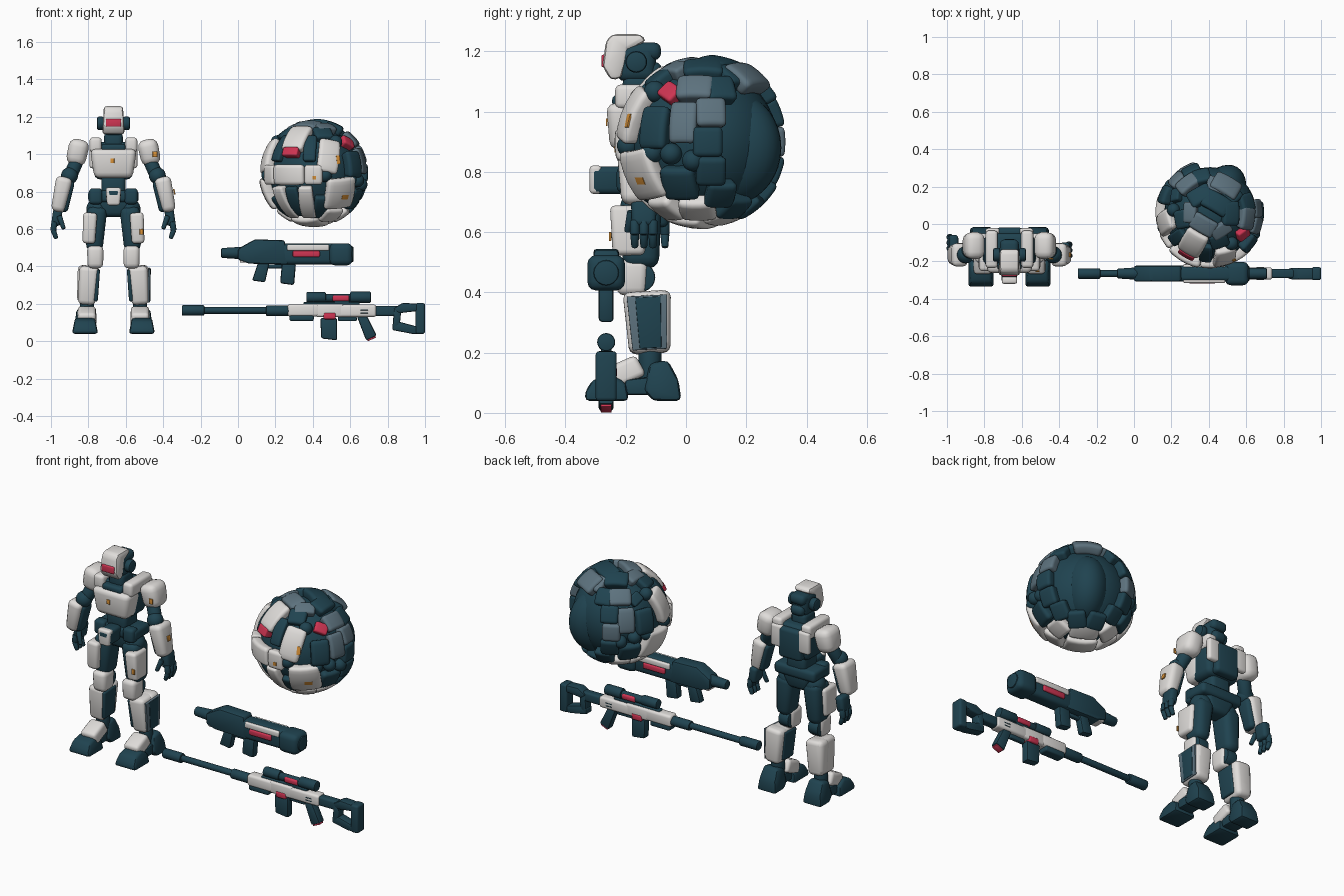
import bpy, bmesh, math
from mathutils import Matrix, Vector, Euler

if "Cube" in bpy.data.objects:
    bpy.data.objects.remove(bpy.data.objects["Cube"])

def mat(name, c):
    m = bpy.data.materials.new(name)
    m.diffuse_color = (*c, 1)
    m.use_nodes = True
    m.node_tree.nodes["Principled BSDF"].inputs["Base Color"].default_value = m.diffuse_color
    return m

W = mat("off_white", (0.74, 0.72, 0.70))
D = mat("dark_teal", (0.014, 0.056, 0.08))
G = mat("blue_grey", (0.11, 0.17, 0.21))
R = mat("signal_red", (0.62, 0.035, 0.085))
O = mat("orange", (0.70, 0.29, 0.04))
CX = -0.666                                # robot centre line

def finish(name, bm, m):
    bmesh.ops.recalc_face_normals(bm, faces=bm.faces[:])
    me = bpy.data.meshes.new(name)
    bm.to_mesh(me)
    bm.free()
    me.materials.append(m)
    ob = bpy.data.objects.new(name, me)
    bpy.context.collection.objects.link(ob)
    return ob

def bevel(bm, off, seg=3, ang=0.3):
    es = [e for e in bm.edges if len(e.link_faces) == 2 and e.calc_face_angle() > ang]
    bmesh.ops.bevel(bm, geom=es, offset=off, segments=seg, profile=0.5, affect='EDGES', clamp_overlap=True)

def box(name, c, s, m, bev=0.015, low=(1, 1), rot=(0, 0, 0), side=1):
    """Rounded box; low scales the bottom face, side mirrors the rotation."""
    bm = bmesh.new()
    bmesh.ops.create_cube(bm, size=1)
    for v in bm.verts:
        k = low if v.co.z < 0 else (1, 1)
        v.co = Vector((v.co.x * s[0] * k[0], v.co.y * s[1] * k[1], v.co.z * s[2]))
    bevel(bm, min(bev, min(s) * 0.45))
    r = [math.radians(a) for a in rot]
    bm.transform(Matrix.Translation(c) @ Euler((r[0], r[1] * side, r[2] * side)).to_matrix().to_4x4())
    return finish(name, bm, m)

def prism(name, pts, plane, mid, width, m, bev=0.008, top=1):
    """Profile in the xz or yz plane, extruded across; top narrows the upper end."""
    bm = bmesh.new()
    put = (lambda a, b, t: (a, mid + t, b)) if plane == 'xz' else (lambda a, b, t: (mid + t, a, b))
    z0, z1 = min(p[1] for p in pts), max(p[1] for p in pts)
    rows = [[bm.verts.new(put(a, b, t * (1 + (top - 1) * (b - z0) / (z1 - z0)))) for a, b in pts] for t in (-width / 2, width / 2)]
    n = len(pts)
    bm.faces.new(rows[0])
    bm.faces.new(rows[1][::-1])
    for i in range(n):
        j = (i + 1) % n
        bm.faces.new((rows[0][i], rows[1][i], rows[1][j], rows[0][j]))
    bmesh.ops.recalc_face_normals(bm, faces=bm.faces[:])
    bevel(bm, bev, 2)
    return finish(name, bm, m)

def tube(name, p, q, r, m, r2=None, bev=0.006):
    p, q = Vector(p), Vector(q)
    bm = bmesh.new()
    bmesh.ops.create_cone(bm, cap_ends=True, segments=20, radius1=r, radius2=r if r2 is None else r2, depth=(q - p).length)
    bevel(bm, bev, 2, 0.8)
    bm.transform(Matrix.Translation((p + q) / 2) @ Vector((0, 0, 1)).rotation_difference(q - p).to_matrix().to_4x4())
    return finish(name, bm, m)

def ball(name, c, r, m, yaw=0):
    bm = bmesh.new()
    bmesh.ops.create_uvsphere(bm, u_segments=32, v_segments=18, radius=1)
    r = (r, r, r) if isinstance(r, float) else r
    bm.transform(Matrix.Translation(c) @ Matrix.Rotation(yaw, 4, 'Z') @ Matrix.Diagonal((*r, 1)))
    return finish(name, bm, m)

# ---------- robot: head ----------
prism("helmet", [(-.277, 1.15), (-.266, 1.235), (-.245, 1.257), (-.15, 1.257), (-.13, 1.235), (-.19, 1.205), (-.215, 1.11), (-.25, 1.105)], 'yz', CX, .12, W, .016, .85)
box("head_core", (CX, -.165, 1.165), (.104, .13, .13), D, .03)
box("head_back_upper", (CX, -.13, 1.2), (.1, .095, .06), D, .025)
box("head_back_lower", (CX, -.12, 1.135), (.085, .08, .06), D, .025)
box("visor", (CX, -.27, 1.168), (.082, .022, .042), R, .006)
box("neck", (CX, -.155, 1.07), (.1, .11, .1), D, .025)
# ---------- robot: torso ----------
box("torso_core", (CX, -.13, .965), (.25, .17, .2), D, .03, (.8, .85))
box("chest_plate", (CX, -.2, .95), (.25, .13, .155), W, .03, (.82, .8))
box("chest_collar", (CX, -.2, 1.035), (.13, .09, .04), D, .015)
box("chest_mark", (CX - .006, -.263, .965), (.022, .006, .026), O, .002)
box("backpack", (CX, -.05, .96), (.15, .06, .18), D, .02)
box("abdomen", (CX, -.14, .835), (.13, .13, .11), D, .025)
box("belt", (CX, -.14, .775), (.27, .15, .065), D, .02)
box("buckle_block", (CX, -.26, .772), (.085, .125, .092), D, .02, (.85, .9))
box("buckle_plate", (CX, -.3, .774), (.084, .04, .094), W, .012, (.8, 1))
box("pelvis", (CX, -.14, .715), (.2, .13, .1), D, .025, (.6, .8))

for s in (-1, 1):
    X = lambda r: CX + s * r
    n = "left_" if s > 0 else "right_"
    tube(n + "ear", (X(.05), -.165, 1.165), (X(.088), -.165, 1.165), .036, D, bev=.01)
    box(n + "shoulder_strap", (X(.095), -.135, 1.05), (.065, .2, .08), W, .018)
    box(n + "back_plate", (X(.09), -.04, .99), (.075, .035, .13), W, .014)
    box(n + "belt_pouch", (X(.095), -.2, .775), (.07, .06, .085), D, .018)
    # arm
    box(n + "shoulder", (X(.192), -.115, 1.01), (.11, .15, .14), W, .04, (.95, .85), (0, -12, 0), s)
    tube(n + "upper_arm", (X(.18), -.12, 1.0), (X(.235), -.16, .875), .037, D)
    ball(n + "elbow", (X(.235), -.165, .885), .045, D)
    box(n + "forearm", (X(.28), -.165, .785), (.09, .13, .19), W, .028, (.8, .75), (0, -12, 0), s)
    box(n + "inner_forearm", (X(.25), -.16, .775), (.055, .09, .17), D, .02, (.8, .8), (0, -12, 0), s)
    h = -.14 if s > 0 else -.1
    box(n + "palm", (X(.302), h, .665), (.05, .085, .095), D, .018, (1, .95), (0, -8, 0), s)
    for k in range(3):
        y = h - .03 + k * .03
        tube(n + "finger", (X(.315), y, .64), (X(.322), y, .59), .016, D)
        tube(n + "fingertip", (X(.322), y, .595), (X(.305), y, .548), .015, D, .011)
    tube(n + "thumb", (X(.29), h - .04, .67), (X(.265), h - .055, .6), .015, D, .011)
    # leg
    ball(n + "hip", (X(.085), -.145, .705), .06, D)
    box(n + "thigh", (X(.095), -.15, .6), (.11, .14, .24), D, .035, (.8, .85), (0, -4, 0), s)
    box(n + "thigh_plate", (X(.128), -.19, .605), (.075, .125, .165), W, .018, (.9, .85), (0, -3, 0), s)
    tube(n + "knee_joint", (X(.065), -.15, .45), (X(.13), -.15, .45), .048, D)
    box(n + "knee_plate", (X(.097), -.18, .45), (.088, .11, .12), W, .025, (.95, .9))
    box(n + "shin", (X(.137), -.125, .3), (.105, .16, .205), W, .024, (.88, .85), (3, -4, 0), s)
    box(n + "calf", (X(.139), -.092, .305), (.116, .09, .2), W, .028, (.85, .8), (3, -4, 0), s)
    box(n + "shin_inner_panel", (X(.09), -.14, .3), (.025, .115, .17), D, .01, (1, .85), (3, -4, 0), s)
    tube(n + "ankle", (X(.14), -.12, .24), (X(.145), -.12, .1), .038, D)
    box(n + "instep", (X(.142), -.205, .135), (.095, .115, .075), W, .018, (1.1, 1.1), (24, 0, 0))
    prism(n + "toe", [(-.335, .04), (-.335, .07), (-.31, .11), (-.25, .128), (-.2, .1), (-.19, .04)], 'yz', X(.152), .14, D, .014, .75)
    prism(n + "heel", [(-.14, .075), (-.12, .165), (-.06, .175), (-.025, .11), (-.015, .04), (-.11, .04)], 'yz', X(.15), .125, D, .016, .75)
    prism(n + "sole_arch", [(-.21, .06), (-.2, .11), (-.11, .12), (-.1, .06)], 'yz', X(.15), .09, D)
box("shin_outer_frame", (CX + .19, -.125, .3), (.012, .135, .18), G, .004, (1, .85), (3, 1, 0))
box("shin_outer_panel", (CX + .194, -.122, .3), (.009, .085, .17), D, .003, (1, .85), (3, 1, 0))
box("shoulder_mark", (CX + .222, -.187, 1.0), (.025, .008, .03), O, .002)
box("forearm_mark", (CX + .325, -.165, .8), (.008, .025, .03), O, .002, (1, 1), (0, -12, 0))
box("thigh_mark", (CX + .15, -.252, .585), (.02, .008, .03), O, .002)

# ---------- short rifle ----------
GY = -.265
tube("carbine_muzzle", (-.09, GY, .472), (.03, GY, .472), .026, D, .034)
prism("carbine_body", [(0, .435), (.0, .495), (.09, .545), (.25, .54), (.27, .41), (.06, .415)], 'xz', GY, .085, D, .012)
box("carbine_shroud", (.38, GY, .467), (.3, .085, .112), D, .022)
box("carbine_shroud_end", (.55, GY, .465), (.125, .125, .118), D, .03)
tube("carbine_end_ring", (.6, GY, .465), (.617, GY, .465), .042, D)
for s in (-1, 1):
    box("carbine_side_plate", (.375, GY + s * .039, .501), (.225, .022, .034), W, .008)
    box("carbine_red_panel", (.365, GY + s * .042, .467), (.145, .022, .034), R, .008)
box("carbine_side_chip", (.04, GY, .43), (.06, .07, .02), W, .006)
prism("carbine_grip", [(.235, .42), (.31, .42), (.3, .3), (.225, .31)], 'xz', GY, .05, D, .012)
prism("carbine_fore_grip", [(.11, .43), (.17, .43), (.145, .315), (.075, .325)], 'xz', GY, .045, D, .01)
box("carbine_guard", (.2, GY, .4), (.09, .025, .02), D, .006)

# ---------- long rifle ----------
tube("rifle_muzzle", (-.3, GY, .165), (-.18, GY, .165), .028, D)
tube("rifle_barrel", (-.19, GY, .165), (.17, GY, .165), .018, D)
tube("rifle_barrel_sleeve", (.15, GY, .163), (.29, GY, .163), .028, D)
box("rifle_handguard", (.35, GY, .166), (.17, .066, .068), W, .015)
box("rifle_handguard_base", (.34, GY, .125), (.13, .06, .034), D, .01)
box("rifle_receiver", (.49, GY, .165), (.15, .064, .07), W, .012)
box("rifle_receiver_rear", (.64, GY, .163), (.2, .066, .066), W, .014)
box("rifle_rail", (.5, GY, .2), (.3, .035, .018), D, .005)
box("rifle_red_catch", (.49, GY, .135), (.065, .072, .035), R, .008)
for k in (0, 1):
    box("rifle_side_vent", (.675, GY, .152 + k * .016), (.04, .069, .005), D, .001)
prism("rifle_magazine", [(.44, .125), (.53, .125), (.53, .005), (.445, .015)], 'xz', GY, .048, D, .01)
box("rifle_trigger_guard", (.585, GY, .12), (.1, .025, .025), D, .006)
prism("rifle_grip", [(.635, .135), (.69, .135), (.742, .03), (.685, .004)], 'xz', GY, .05, D, .01)
prism("rifle_grip_cap", [(.694, .0), (.738, .02), (.734, .03), (.69, .01)], 'xz', GY, .036, R, .003)
tube("scope_front", (.365, GY, .235), (.47, GY, .235), .028, D)
tube("scope_tube", (.45, GY, .232), (.62, GY, .232), .022, D)
box("scope_red_band", (.55, GY, .23), (.09, .054, .032), R, .01)
tube("scope_rear", (.6, GY, .235), (.71, GY, .235), .03, D)
box("scope_mount", (.555, GY, .205), (.08, .035, .03), D, .006)
box("stock_arm", (.79, GY, .162), (.14, .05, .055), D, .012)
prism("stock_top", [(.83, .175), (.88, .205), (.99, .2), (.99, .165), (.86, .15)], 'xz', GY, .062, D)
prism("stock_front", [(.835, .185), (.875, .185), (.865, .085), (.825, .06)], 'xz', GY, .056, D)
prism("stock_bottom", [(.825, .095), (.86, .105), (.99, .07), (.99, .04), (.93, .04), (.825, .06)], 'xz', GY, .056, D)
box("stock_butt", (.975, GY, .122), (.05, .07, .165), D, .012)

# ---------- folded robot sphere ----------
BC, YAW = Vector((.408, .058, .9)), math.radians(-30)
ROOT = Matrix.Translation(BC) @ Matrix.Rotation(YAW, 4, 'Z')

def patch(name, a, e, w, h, m, r=.282, roll=0, depth=.06, bev=.018):
    """Curved rounded plate centred on azimuth a (0 = front) and elevation e."""
    bm = bmesh.new()
    n, grids = 5, []
    for rr in (r - depth, r):
        grids.append([[bm.verts.new((rr * math.sin(u) * math.cos(v), -rr * math.cos(u) * math.cos(v), rr * math.sin(v)))
                       for u in [math.radians(w) * (i / n - .5) for i in range(n + 1)]]
                      for v in [math.radians(h) * (j / n - .5) for j in range(n + 1)]])
    lo, hi = grids
    for g in grids:
        for j in range(n):
            for i in range(n):
                bm.faces.new((g[j][i], g[j][i + 1], g[j + 1][i + 1], g[j + 1][i]))
    for i in range(n):
        for p, q in (((0, i), (0, i + 1)), ((n, i), (n, i + 1)), ((i, 0), (i + 1, 0)), ((i, n), (i + 1, n))):
            bm.faces.new((lo[p[0]][p[1]], lo[q[0]][q[1]], hi[q[0]][q[1]], hi[p[0]][p[1]]))
    bmesh.ops.recalc_face_normals(bm, faces=bm.faces[:])
    if bev:
        bevel(bm, bev, 3, 0.8)
    ra = [math.radians(x) for x in (roll, e, a)]
    bm.transform(ROOT @ Matrix.Rotation(ra[2], 4, 'Z') @ Matrix.Rotation(-ra[1], 4, 'X') @ Matrix.Rotation(ra[0], 4, 'Y'))
    return finish(name, bm, m)

ball("sphere_core", BC, .246, D)
ball("sphere_back_dome", ROOT @ Vector((0, .1, -.02)), (.125, .185, .19), D, YAW)
# centre line plates
for a, e, w, h, m, r in ((0, 45, 28, 36, W, .29), (0, 24, 19, 10, R, .292), (0, -2, 38, 22, W, .3), (0, -38, 16, 42, D, .275),
                         (0, 74, 30, 20, G, .285), (180, 76, 34, 22, D, .29), (180, 52, 32, 24, G, .3), (0, -80, 36, 30, W, .29), (180, -70, 34, 24, W, .285)):
    patch("sphere_centre_plate", a, e, w, h, m, r)
# mirrored plates: azimuth, elevation, width, height, colour, radius, roll
for a, e, w, h, m, r, q in ((29, -2, 20, 22, W, .295, 0), (24, 31, 15, 34, D, .275, 0), (48, 20, 25, 40, W, .292, 12), (64, -24, 36, 36, W, .298, -6),
                            (48, 54, 22, 20, D, .28, 0), (82, 10, 22, 30, D, .292, 0), (105, 14, 20, 30, G, .285, 0),
                            (112, 42, 26, 20, G, .29, 0), (62, 66, 24, 16, G, .283, 0), (120, 66, 28, 20, D, .29, 0), (19, -38, 17, 44, W, .285, 0),
                            (41, -46, 18, 34, D, .277, 0), (66, -56, 24, 22, W, .29, 0), (99, -32, 26, 26, D, .285, 0), (112, -58, 26, 22, W, .287, 0)):
    for s in (-1, 1):
        patch("sphere_plate", a * s, e, w, h, m, r, q * s)
patch("sphere_red_light", 88, 38, 16, 13, R, .282, 30)
patch("sphere_side_plate", -88, 38, 16, 13, D, .28, -30)
# ring of plates round the rear dome
for k in range(14):
    t, p = k * math.tau / 14, math.radians(57)
    x, y, z = math.sin(p) * math.cos(t), math.cos(p), math.sin(p) * math.sin(t)
    patch("sphere_rim_plate", math.degrees(math.atan2(x, -y)), math.degrees(math.asin(z)), 21, 21, G if k % 3 == 1 and k < 8 else D, .288, depth=.08)
# joints and orange marks
for a, e in ((43, -3), (78, -8), (95, -9), (65, 40), (112, -14)):
    for s in (-1, 1):
        u, v = math.radians(a * s), math.radians(e)
        ball("sphere_joint", ROOT @ (Vector((math.sin(u) * math.cos(v), -math.cos(u) * math.cos(v), math.sin(v))) * .258), .036, D)
for a, e, w, h, r in ((57, 14, 4, 9, .293), (68, -26, 8, 5, .299), (30, -5, 4, 4, .297)):
    patch("sphere_mark", a, e, w, h, O, r, depth=.006, bev=0)

# smooth rounded surfaces, keep hard edges
obs = [o for o in bpy.data.objects if o.type == 'MESH']
for o in obs:
    o.select_set(True)
bpy.context.view_layer.objects.active = obs[0]
bpy.ops.object.shade_smooth_by_angle(angle=math.radians(40))
